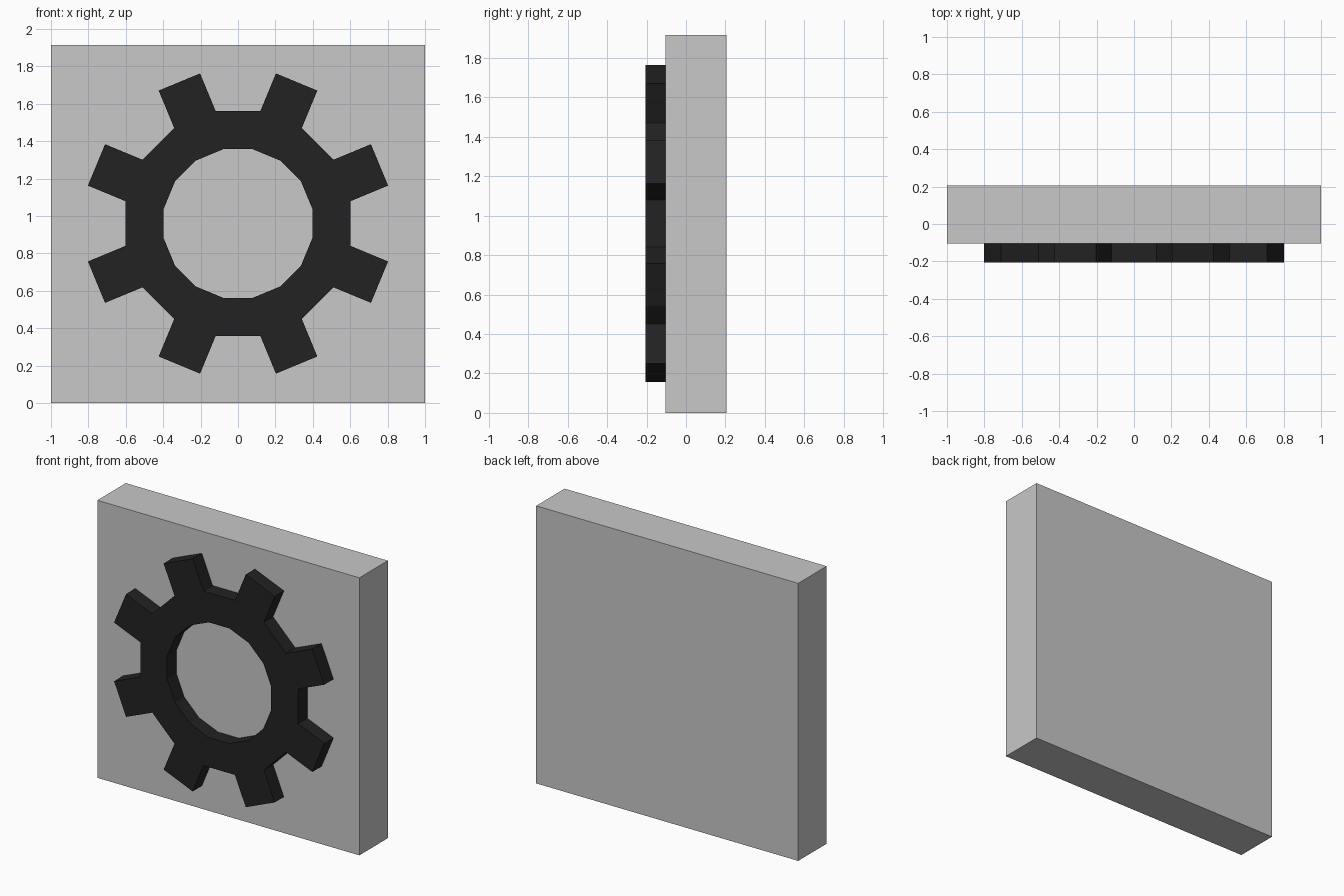
import bpy, bmesh, math
from mathutils import Vector

if "Cube" in bpy.data.objects:
    bpy.data.objects.remove(bpy.data.objects["Cube"])

HEIGHT = 1.915
CENTRE_Z = 0.96
FACE_Y = -0.105          # plane where the gear meets the panel
SIDES = 16


def material(name, value):
    m = bpy.data.materials.new(name)
    m.diffuse_color = (value, value, value, 1)
    m.use_nodes = True
    m.node_tree.nodes["Principled BSDF"].inputs["Base Color"].default_value = m.diffuse_color
    return m


def finish(name, bm, mat):
    bmesh.ops.recalc_face_normals(bm, faces=bm.faces[:])
    mesh = bpy.data.meshes.new(name)
    bm.to_mesh(mesh)
    bm.free()
    mesh.materials.append(mat)
    obj = bpy.data.objects.new(name, mesh)
    bpy.context.collection.objects.link(obj)
    return obj


# Backing panel
bm = bmesh.new()
bmesh.ops.create_cube(bm, size=1)
for v in bm.verts:
    v.co = Vector((v.co.x * 2, v.co.y * 0.31 + 0.05, (v.co.z + 0.5) * HEIGHT))
finish("panel", bm, material("light grey", 0.578))

# Gear: sixteen-sided ring with a straight tooth on every other side
bm = bmesh.new()


def ring(radius):
    pts = []
    for k in range(SIDES):
        a = math.radians(11.25 + 22.5 * k)
        pts.append(bm.verts.new((radius * math.sin(a), FACE_Y,
                                 CENTRE_Z + radius * math.cos(a))))
    return pts


inner, outer = ring(0.405), ring(0.614)
TOOTH = 0.819 - 0.614 * math.cos(math.radians(11.25))
for k in range(SIDES):
    n = (k + 1) % SIDES
    bm.faces.new((inner[k], inner[n], outer[n], outer[k]))
    if k % 2 == 0:
        a = math.radians(22.5 * (k + 1))
        step = Vector((math.sin(a), 0, math.cos(a))) * TOOTH
        tips = [bm.verts.new(outer[i].co + step) for i in (n, k)]
        bm.faces.new((outer[k], outer[n], tips[0], tips[1]))

# Thicken the gear towards the front
res = bmesh.ops.extrude_face_region(bm, geom=bm.faces[:])
moved = [g for g in res["geom"] if isinstance(g, bmesh.types.BMVert)]
bmesh.ops.translate(bm, verts=moved, vec=(0, -0.1, 0))
finish("gear", bm, material("near black", 0.016))
